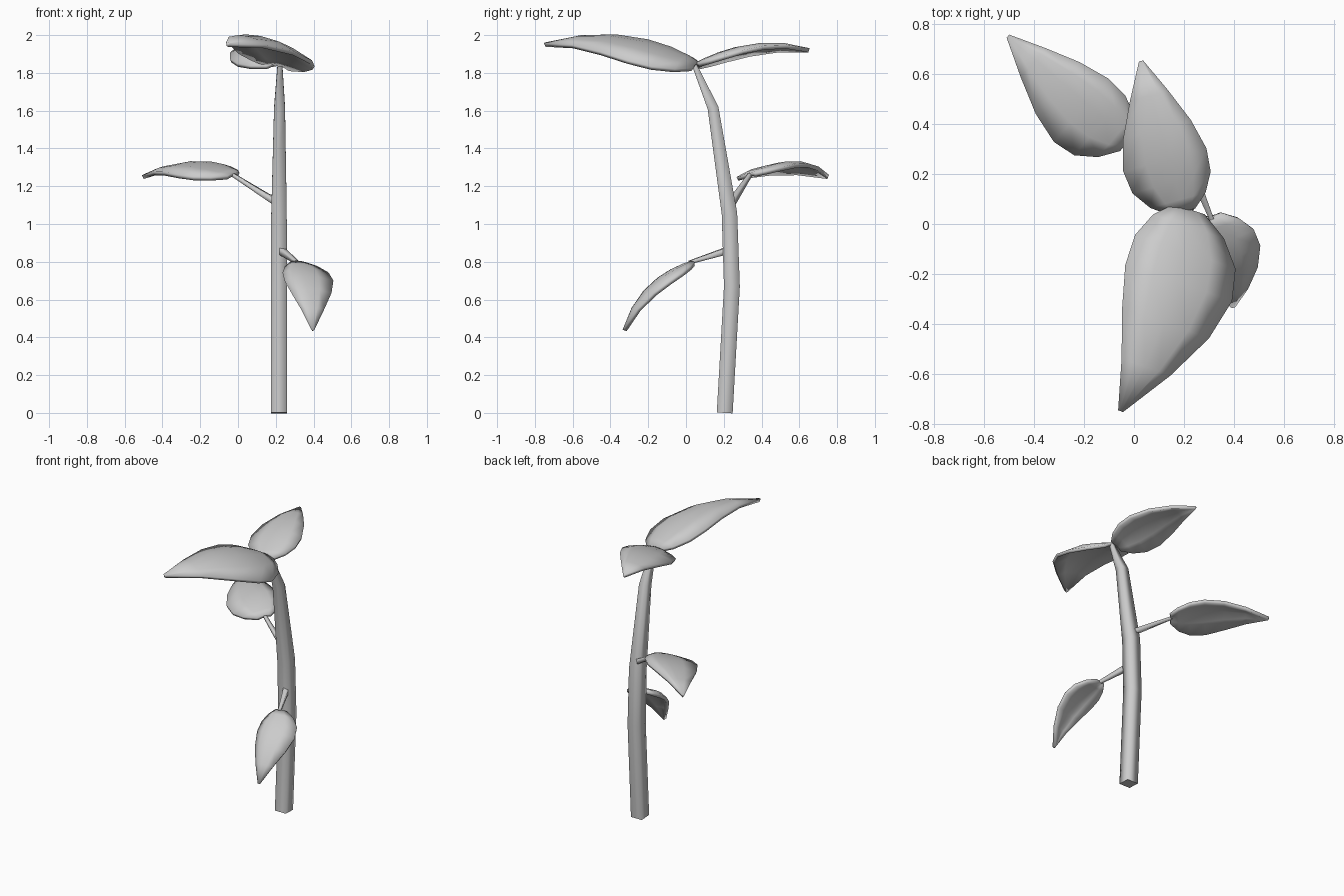
import bpy, bmesh, math
from mathutils import Vector as V

if "Cube" in bpy.data.objects:
    bpy.data.objects.remove(bpy.data.objects["Cube"])


def make_object(name, verts, faces):
    me = bpy.data.meshes.new(name)
    me.from_pydata(verts, [], faces)
    bm = bmesh.new()
    bm.from_mesh(me)
    bmesh.ops.recalc_face_normals(bm, faces=bm.faces)
    bm.to_mesh(me)
    bm.free()
    for p in me.polygons:
        p.use_smooth = len(p.vertices) == 4
    ob = bpy.data.objects.new(name, me)
    bpy.context.collection.objects.link(ob)
    return ob


def tube(name, path, side):
    """Square tube through (x, y, z, half width) points."""
    pts = [V(p[:3]) for p in path]
    n = len(pts)
    verts = []
    for i, p in enumerate(path):
        d = (pts[min(i + 1, n - 1)] - pts[max(i - 1, 0)]).normalized()
        v = d.cross(V(side)).normalized()
        u = v.cross(d)
        for a, b in ((-1, -1), (1, -1), (1, 1), (-1, 1)):
            verts.append(pts[i] + (u * a + v * b) * p[3])
    faces = [(4 * i + k, 4 * i + (k + 1) % 4, 4 * i + 4 + (k + 1) % 4, 4 * i + 4 + k)
             for i in range(n - 1) for k in range(4)]
    e = 4 * n - 4
    # end caps as triangles stay flat
    faces += [(0, 2, 1), (0, 3, 2), (e, e + 1, e + 2), (e, e + 2, e + 3)]
    return make_object(name, verts, faces)


# leaf width profile: (position along the midrib, share of the full width)
PROFILE = [(0, .28), (.08, .66), (.2, .94), (.35, 1), (.55, .81), (.77, .45), (1, .03)]
COLS = (-1, -.5, 0, .5, 1)


def leaf(name, base, tip, arch, left, right):
    """Domed leaf: arched midrib with a left and right edge offset."""
    base, tip, arch, left, right = map(V, (base, tip, arch, left, right))
    verts = []
    for t, w in PROFILE:
        mid = base.lerp(tip, t) + arch * 4 * t * (1 - t)
        for s in COLS:
            a = abs(s)
            verts.append(mid + (left if s < 0 else right) * a * w + arch * (a - a * a) * w * .7)
    n = len(COLS)
    faces = [(i * n + k, i * n + k + 1, (i + 1) * n + k + 1, (i + 1) * n + k)
             for i in range(len(PROFILE) - 1) for k in range(n - 1)]
    ob = make_object(name, verts, faces)
    mod = ob.modifiers.new("thickness", 'SOLIDIFY')
    mod.thickness, mod.offset = .022, 0
    return ob


# main stem
tube("stem", [(.217, .205, 0, .042), (.217, .243, .67, .042), (.217, .23, 1.055, .041),
              (.22, .143, 1.615, .029), (.222, .045, 1.84, .013)], (1, 0, 0))

# leaf stalks
tube("middle_stalk", [(.21, .24, 1.11, .017), (-.03, .34, 1.262, .009)], (.4, .9, 0))
tube("lower_stalk", [(.23, .215, .858, .018), (.31, .02, .797, .009)], (.9, .4, 0))

# leaves
leaf("top_front_leaf", (.215, .055, 1.845), (-.055, -.745, 1.95),
     (.05, -.01, .083), (-.2, .068, -.01), (.22, -.075, -.1))
leaf("top_back_leaf", (.2, .055, 1.845), (.03, .65, 1.92),
     (0, 0, .06), (-.18, -.05, -.06), (.146, .041, -.015))
leaf("middle_leaf", (-.02, .34, 1.262), (-.5, .75, 1.25),
     (0, 0, .06), (-.13, -.152, -.06), (.083, .097, -.005))
leaf("lower_leaf", (.305, .03, .795), (.395, -.325, .437),
     (.01, -.046, .046), (-.095, .005, -.02), (.155, .055, -.02))
